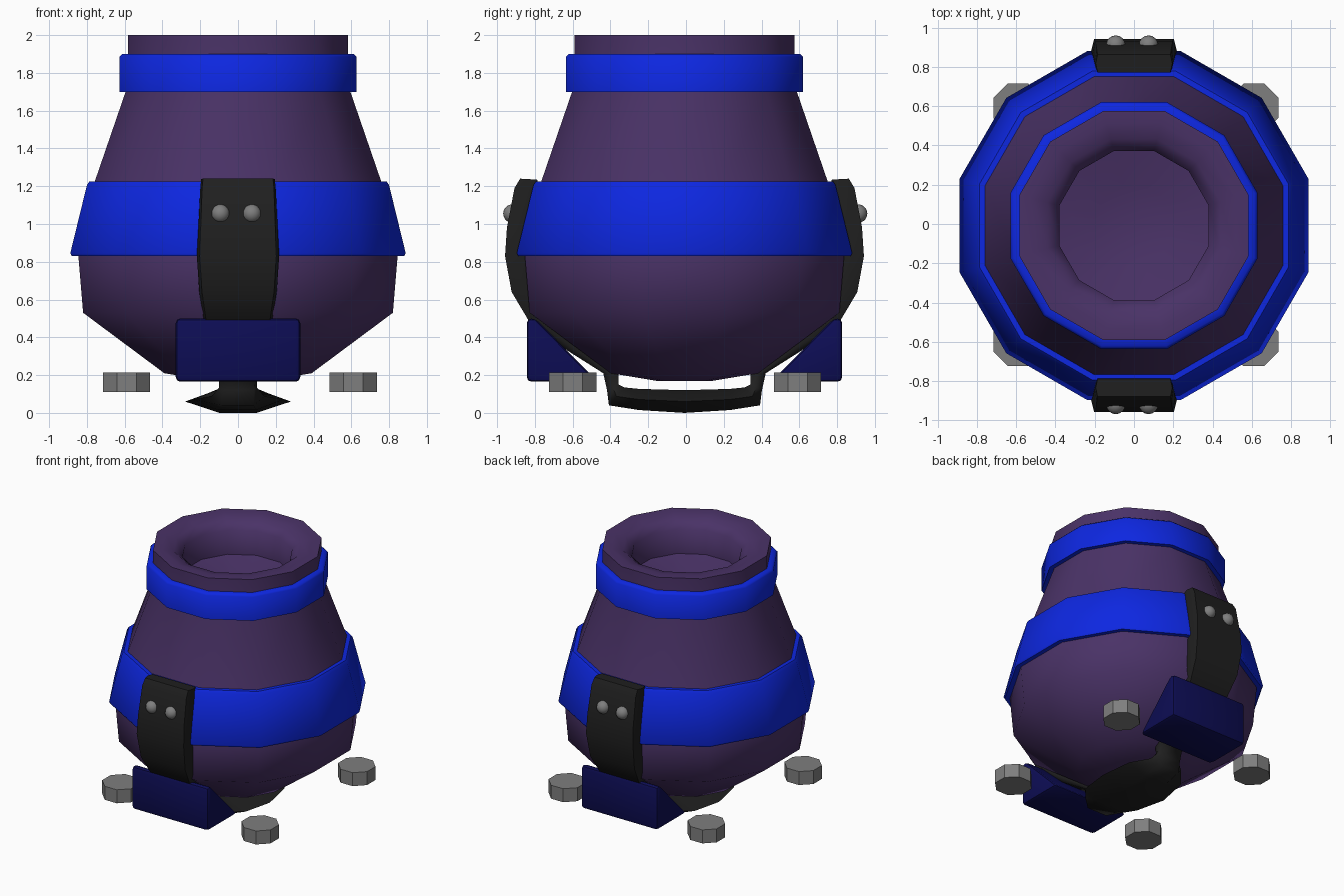
import bpy, bmesh, math
from mathutils import Matrix

cube = bpy.data.objects.get("Cube")
if cube:
    bpy.data.objects.remove(cube)

SHIFT = -0.008  # the pot sits a hair forward of centre


def material(name, r, g, b):
    m = bpy.data.materials.new(name)
    m.use_nodes = True
    m.diffuse_color = (r, g, b, 1)
    m.node_tree.nodes["Principled BSDF"].inputs["Base Color"].default_value = (r, g, b, 1)
    return m


purple = material("purple glaze", 0.068, 0.032, 0.135)
blue = material("bright blue", 0.004, 0.02, 0.75)
navy = material("navy", 0.004, 0.004, 0.09)
black = material("black strap", 0.014, 0.014, 0.014)
grey = material("grey metal", 0.21, 0.21, 0.21)


def finish(name, bm, mat, smooth=None):
    bmesh.ops.recalc_face_normals(bm, faces=bm.faces)
    mesh = bpy.data.meshes.new(name)
    bm.to_mesh(mesh)
    bm.free()
    mesh.materials.append(mat)
    ob = bpy.data.objects.new(name, mesh)
    bpy.context.collection.objects.link(ob)
    if smooth:
        bpy.ops.object.select_all(action='DESELECT')
        ob.select_set(True)
        bpy.context.view_layer.objects.active = ob
        bpy.ops.object.shade_smooth_by_angle(angle=math.radians(smooth))
    return ob


def skin(bm, rings, closed):
    """Bridge successive vertex rings with quads."""
    pairs = list(zip(rings, rings[1:] + rings[:1] if closed else rings[1:]))
    for a, b in pairs:
        for i in range(len(a)):
            j = (i + 1) % len(a)
            bm.faces.new((a[i], a[j], b[j], b[i]))


def lathe(name, profile, mat, smooth, closed=False, sides=12):
    """Turn (flat-to-centre distance, z) points into a twelve-sided form."""
    bm = bmesh.new()
    rings = []
    for dist, z in profile:
        r = dist / math.cos(math.pi / sides)
        angles = [(i + 0.5) * math.tau / sides for i in range(sides)]
        rings.append([bm.verts.new((r * math.cos(a), r * math.sin(a) + SHIFT, z)) for a in angles])
    skin(bm, rings, closed)
    if not closed:
        for ring, z in ((rings[0], profile[0][1]), (rings[-1], profile[-1][1] - 0.03)):
            tip = bm.verts.new((0, SHIFT, z))
            for i in range(sides):
                bm.faces.new((ring[i], ring[(i + 1) % sides], tip))
    return finish(name, bm, mat, smooth)


# Pot with a rounded lip and a shallow bowl inside
lathe("pot_body", [(0.15, 0.17), (0.39, 0.21), (0.82, 0.53), (0.845, 0.83), (0.76, 1.22),
                   (0.595, 1.7), (0.583, 1.9), (0.583, 2.0), (0.52, 2.0), (0.44, 1.98),
                   (0.38, 1.93), (0.38, 1.74), (0.2, 1.7)], purple, 65)

# Blue bands
lathe("neck_band", [(0.57, 1.7), (0.628, 1.7), (0.628, 1.885), (0.613, 1.9), (0.57, 1.9)],
      blue, 50, closed=True)
lathe("belly_band", [(0.82, 0.835), (0.88, 0.83), (0.888, 0.845), (0.8, 1.205), (0.787, 1.225),
                     (0.74, 1.225)], blue, 50, closed=True)

# Strap: outer y, outer z, inner y, inner z, half width, flatness
half = [(0.87, 1.24, 0.78, 1.235, 0.195, 0.95),
        (0.9, 1.19, 0.77, 1.18, 0.2, 0.95),
        (0.94, 0.98, 0.8, 0.98, 0.21, 0.94),
        (0.95, 0.83, 0.83, 0.83, 0.218, 0.93),
        (0.915, 0.64, 0.79, 0.64, 0.205, 0.93),
        (0.82, 0.48, 0.75, 0.49, 0.18, 0.93),
        (0.62, 0.33, 0.57, 0.37, 0.14, 0.9),
        (0.43, 0.21, 0.35, 0.21, 0.1, 0.9),
        (0.41, 0.12, 0.35, 0.15, 0.1, 0.85),
        (0.4, 0.04, 0.32, 0.135, 0.14, 0.6),
        (0.24, 0.015, 0.24, 0.127, 0.24, 0.4),
        (0, 0, 0, 0.12, 0.28, 0.35)]
path = half + [(-a, b, -c, d, w, k) for a, b, c, d, w, k in reversed(half[:-1])]
bm = bmesh.new()
rings = []
for oy, oz, iy, iz, w, k in path:
    my, mz = (oy + iy) / 2, (oz + iz) / 2
    section = [(-w * k, oy, oz), (w * k, oy, oz), (w, my, mz),
               (w * k, iy, iz), (-w * k, iy, iz), (-w, my, mz)]
    rings.append([bm.verts.new((x, y + SHIFT, z)) for x, y, z in section])
skin(bm, rings, False)
bm.faces.new(rings[0])
bm.faces.new(rings[-1])
finish("strap", bm, black, 60)

for side, label in ((-1, "front"), (1, "back")):
    # Navy wedge under the strap
    bm = bmesh.new()
    ends = []
    for x in (-0.33, 0.33):
        ends.append([bm.verts.new((x, side * y + SHIFT, z)) for y, z in
                     ((0.835, 0.165), (0.835, 0.5), (0.79, 0.5), (0.46, 0.165))])
    skin(bm, ends, False)
    for end in ends:
        bm.faces.new(end)
    edges = [e for e in bm.edges if e.calc_length() > 0.04]
    bmesh.ops.bevel(bm, geom=edges, offset=0.025, segments=2, affect='EDGES', profile=0.5)
    finish(label + "_wedge", bm, navy, 40)

    # Pair of rivets
    for x, hand in ((-0.093, "right"), (0.074, "left")):
        bm = bmesh.new()
        bmesh.ops.create_uvsphere(bm, u_segments=16, v_segments=10, radius=0.049,
                                  matrix=Matrix.Translation((x, side * 0.915 + SHIFT / 2, 1.055)))
        finish(f"{label}_{hand}_rivet", bm, grey, 60)

    # Octagonal feet
    for x, hand in ((-0.59, "right"), (0.61, "left")):
        bm = bmesh.new()
        place = Matrix.Translation((x, side * 0.595 + SHIFT / 2, 0.162)) @ Matrix.Rotation(math.pi / 8, 4, 'Z')
        r = 0.125 / math.cos(math.pi / 8)
        bmesh.ops.create_cone(bm, cap_ends=True, segments=8, radius1=r, radius2=r, depth=0.105, matrix=place)
        finish(f"{label}_{hand}_foot", bm, grey)
